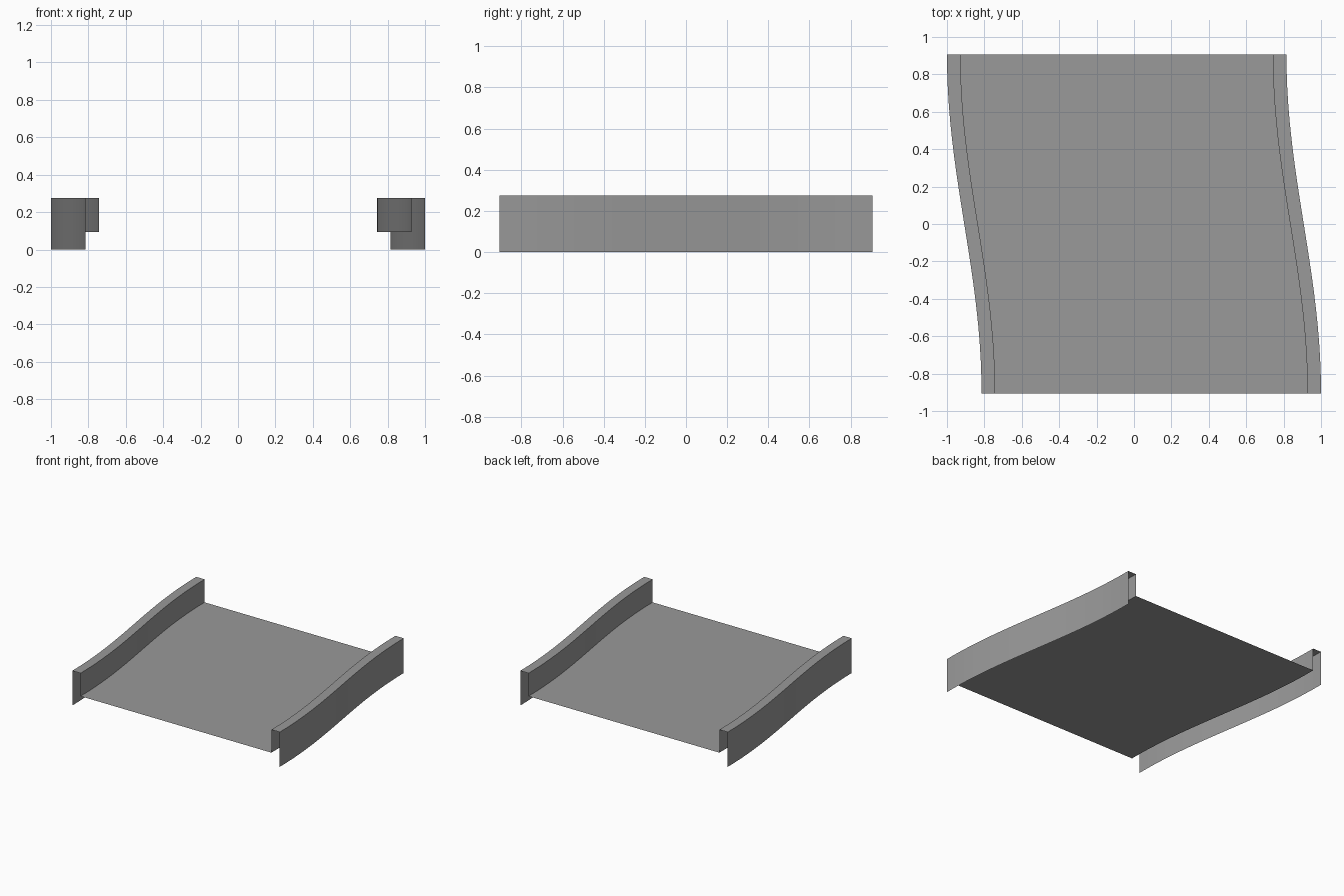
import bpy, bmesh, math

if "Cube" in bpy.data.objects:
    bpy.data.objects.remove(bpy.data.objects["Cube"])

HALF_LEN, SWAY, STEPS = 0.907, 0.0925, 20
OUTER, INNER = 0.9075, 0.835
TOP, DECK = 0.275, 0.093

grey = bpy.data.materials.new("plain grey")
grey.use_nodes = True
colour = (0.32, 0.32, 0.32, 1)
grey.diffuse_color = colour
grey.node_tree.nodes["Principled BSDF"].inputs["Base Color"].default_value = colour


def sweep(name, profile):
    """Sweep an open x-z profile along the S-shaped path, front to back."""
    bm = bmesh.new()
    rows = []
    for i in range(STEPS + 1):
        t = i / STEPS
        shift = SWAY * math.cos(math.pi * t)
        y = HALF_LEN * (2 * t - 1)
        rows.append([bm.verts.new((x + shift, y, z)) for x, z in profile])
    for a, b in zip(rows, rows[1:]):
        for j in range(len(profile) - 1):
            bm.faces.new((a[j], a[j + 1], b[j + 1], b[j]))
    mesh = bpy.data.meshes.new(name)
    bm.to_mesh(mesh)
    bm.free()
    mesh.materials.append(grey)
    obj = bpy.data.objects.new(name, mesh)
    bpy.context.collection.objects.link(obj)
    return obj


# Flat deck between the two kerbs
sweep("deck", [(-INNER, DECK), (INNER, DECK)])

# Hollow kerbs, open at the ends and underneath
kerb = [(-OUTER, 0), (-OUTER, TOP), (-INNER, TOP), (-INNER, DECK)]
sweep("right_kerb", kerb)
sweep("left_kerb", [(-x, z) for x, z in reversed(kerb)])
